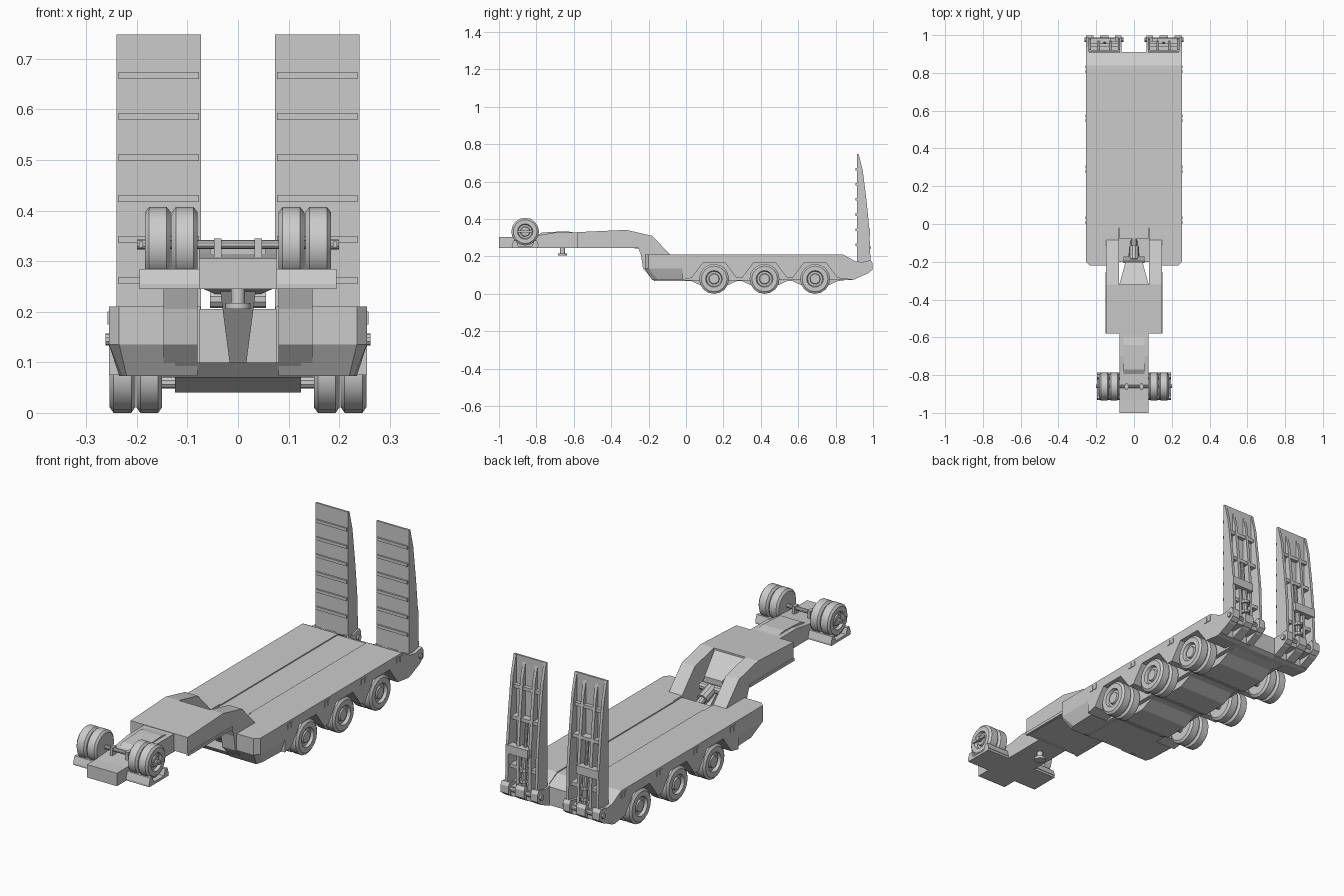
import bpy, bmesh
from math import pi, cos, sin
from mathutils import Vector

cube = bpy.data.objects.get("Cube")
if cube:
    bpy.data.objects.remove(cube)

SIDES = (("left", 1), ("right", -1))
AXLES = (0.15, 0.42, 0.69)


def finish(name, bm, smooth=False):
    bmesh.ops.remove_doubles(bm, verts=bm.verts, dist=1e-5)
    bmesh.ops.recalc_face_normals(bm, faces=bm.faces)
    mesh = bpy.data.meshes.new(name)
    bm.to_mesh(mesh)
    bm.free()
    obj = bpy.data.objects.new(name, mesh)
    bpy.context.collection.objects.link(obj)
    if smooth:
        bpy.ops.object.select_all(action="DESELECT")
        obj.select_set(True)
        bpy.context.view_layer.objects.active = obj
        bpy.ops.object.shade_smooth_by_angle(angle=0.4)
    return obj


def loft(name, a, b):
    """Solid between two matching outlines."""
    bm = bmesh.new()
    va, vb = [bm.verts.new(p) for p in a], [bm.verts.new(p) for p in b]
    bm.faces.new(va)
    bm.faces.new(vb)
    for i in range(len(a)):
        j = (i + 1) % len(a)
        bm.faces.new((va[i], va[j], vb[j], vb[i]))
    return finish(name, bm)


def prism(name, profile, x0, x1):
    """Side profile (y, z) extruded across x."""
    return loft(name, [(x0, y, z) for y, z in profile], [(x1, y, z) for y, z in profile])


def box(name, x, y, z):
    return prism(name, [(y[0], z[0]), (y[1], z[0]), (y[1], z[1]), (y[0], z[1])], *x)


def lathe(name, profile, start, direction, n=16):
    """Revolve (distance, radius) points around an axis."""
    rot = Vector((0, 0, 1)).rotation_difference(Vector(direction).normalized())
    bm = bmesh.new()
    rings = []
    for d, r in profile:
        if r == 0:
            rings.append([bm.verts.new(Vector(start) + rot @ Vector((0, 0, d)))] * n)
        else:
            rings.append([bm.verts.new(Vector(start) + rot @ Vector(
                (r * cos(2 * pi * i / n), r * sin(2 * pi * i / n), d))) for i in range(n)])
    for a, b in zip(rings, rings[1:]):
        for i in range(n):
            j = (i + 1) % n
            bm.faces.new(list(dict.fromkeys((a[i], a[j], b[j], b[i]))))
    return finish(name, bm, True)


def rod(name, a, b, r, n=10):
    d = Vector(b) - Vector(a)
    return lathe(name, [(0, 0), (0, r), (d.length, r), (d.length, 0)], a, d, n)


def dual_wheel(name, x, y, z, r, s):
    """Two tyres side by side with a dished outer rim."""
    for k, part in enumerate(("inner", "outer")):
        profile = [(0, 0), (0, .86 * r), (.008, r), (.043, r), (.051, .86 * r), (.051, .56 * r),
                   (.038, .5 * r), (.038, .36 * r), (.046, .32 * r), (.046, 0)]
        lathe(f"{name}_{part}_tyre", profile, (s * (x + .053 * k), y, z), (s, 0, 0))


# Deck spine between the two load beds
prism("deck_spine", [(-.08, .205), (.84, .205), (.91, .17), (.91, .085), (.89, .075), (-.08, .07)],
      -.076, .076)

# Underframe, dropping down around each axle
under = [(-.2, .1), (-.17, .07), (-.02, .07)]
for w in AXLES:
    under += [(w - .12, .068), (w - .06, .04), (w + .06, .04), (w + .12, .068)]
prism("underframe", under + [(.86, .075), (.86, .1)], -.125, .125)

# Load beds with wheel arches
tail = [(.84, .21), (.91, .172), (.91, .08), (.89, .075)]
arches = []
for w in reversed(AXLES):
    arches += [(w + .12, .085), (w + .06, .165), (w - .06, .165), (w - .12, .085)]
for side, s in SIDES:
    prism(f"{side}_bed_inner", [(-.02, .21)] + tail + [(-.02, .07)], s * .074, s * .145)
    prism(f"{side}_bed_outer", [(-.02, .21)] + tail + arches + [(-.02, .075)], s * .145, s * .255)
    plan = [(.08, -.22), (.235, -.22), (.255, -.2), (.255, -.02), (.08, -.02)]
    loft(f"{side}_bed_front", [(s * x, y, .21) for x, y in plan], [(s * x, y, .135) for x, y in plan])
    low = [(.08, -.18), (.22, -.18), (.23, -.15), (.235, -.02), (.08, -.02)]
    loft(f"{side}_bed_front_skirt", [(s * x, y, .135) for x, y in plan],
         [(s * x, y, .073) for x, y in low])
    # Tie-down pockets along the bed edge
    for i, y in enumerate((.02, .29, .56, .82)):
        for dy in (-.012, .012):
            box(f"{side}_tie_down_{i}", (s * .25, s * .258), (y + dy - .008, y + dy + .008), (.175, .2))
    # Road wheels
    for i, w in enumerate(AXLES):
        dual_wheel(f"{side}_wheel_{i}", .15, w, .08, .08, s)

for i, w in enumerate(AXLES):
    rod(f"axle_{i}", (-.2, w, .06), (.2, w, .06), .012)

# Gooseneck: narrow nose, wide body and two arms down to the bed
prism("neck_nose", [(-1, .245), (-1, .305), (-.93, .305), (-.78, .315), (-.7, .328), (-.57, .328),
                    (-.57, .245)], -.077, .077)
prism("neck_nose_panel", [(-.8, .31), (-.77, .328), (-.64, .335), (-.6, .328), (-.6, .3)], -.055, .055)
prism("neck_body", [(-.58, .25), (-.58, .33), (-.32, .342), (-.32, .25)], -.147, .147)
for side, s in SIDES:
    prism(f"{side}_neck_arm", [(-.32, .342), (-.18, .31), (-.085, .21), (-.085, .15), (-.17, .07),
                               (-.23, .135), (-.24, .205), (-.255, .245), (-.32, .25)], s * .08, s * .147)
    box(f"{side}_neck_flange", (s * .14, s * .152), (-.58, -.255), (.245, .258))

# Tapered tongue and hydraulic ram between the arms
tongue_front = [(-.08, -.33, .25), (.08, -.33, .25), (.08, -.33, .34), (-.08, -.33, .34)]
tongue_back = [(-.045, -.2, .235), (.045, -.2, .235), (.045, -.2, .265), (-.045, -.2, .265)]
loft("neck_tongue", tongue_front, tongue_back)
loft("tongue_lever", [(-.035, -.24, .24), (.035, -.24, .24), (.035, -.2, .24), (-.035, -.2, .24)],
     [(-.016, -.13, .095), (.016, -.13, .095), (.016, -.08, .095), (-.016, -.08, .095)])
rod("ram_pivot", (-.055, -.19, .225), (.055, -.19, .225), .018)
rod("ram_body", (0, -.19, .225), (0, -.12, .2), .026)
rod("ram_piston", (0, -.14, .207), (0, -.07, .18), .017)

# Coupling pin under the nose
lathe("coupling_pin", [(0, 0), (0, .025), (.012, .025), (.012, .014), (.05, .014), (.05, 0)],
      (0, -.66, .205), (0, 0, 1))

# Spare wheels on a cradle across the nose
for side, s in SIDES:
    dual_wheel(f"{side}_spare", .08, -.86, .333, .074, s)
    rod(f"{side}_spare_clamp", (s * .17, -.86, .333), (s * .2, -.86, .333), .01)
    box(f"{side}_spare_handle", (s * .188, s * .196), (-.9, -.82), (.327, .339))
    box(f"{side}_cradle_plate", (s * .07, s * .195), (-.93, -.79), (.245, .257))
    for y in (-.915, -.805):
        loft(f"{side}_cradle_chock", [(s * x, y + d, z) for x, d, z in
             ((.07, -.018, .255), (.07, .018, .255), (.07, .008, .285), (.07, -.008, .285))],
             [(s * x, y + d, z) for x, d, z in
             ((.195, -.018, .255), (.195, .018, .255), (.195, .008, .285), (.195, -.008, .285))])
    box(f"{side}_spare_bracket", (s * .033, s * .047), (-.875, -.845), (.3, .345))
rod("spare_axle", (-.18, -.86, .333), (.18, -.86, .333), .009)

# Loading ramps, standing upright on the tail
side_rail = [(.915, .13), (.915, .748), (.923, .748), (.945, .66), (.965, .5), (.98, .35), (.988, .13)]
mid_rail = [(.915, .16), (.915, .73), (.92, .73), (.938, .66), (.955, .5), (.968, .35), (.972, .16)]
lobe = [(.9, .175), (.94, .17), (.988, .18), (.998, .165), (.998, .13), (.97, .108), (.9, .078)]
for side, s in SIDES:
    box(f"{side}_ramp_plate", (s * .073, s * .24), (.913, .922), (.15, .748))
    for x in (.073, .227):
        prism(f"{side}_ramp_side_rail", side_rail, s * x, s * (x + .013))
    for x in (.118, .18):
        prism(f"{side}_ramp_mid_rail", mid_rail, s * x, s * (x + .014))
    for i in range(6):
        z = .262 + .081 * i
        box(f"{side}_ramp_tread_{i}", (s * .077, s * .236), (.906, .914), (z - .007, z + .007))
    for z, y in ((.6, .94), (.46, .955), (.24, .968)):
        box(f"{side}_ramp_crossbar", (s * .08, s * .235), (.918, y), (z, z + .016))
    # Lift strut and its mounting plate
    box(f"{side}_ramp_latch_plate", (s * .125, s * .24), (.95, .985), (.31, .35))
    rod(f"{side}_ramp_strut", (s * .156, .97, .15), (s * .156, .96, .33), .013)
    rod(f"{side}_ramp_strut_rod", (s * .156, .96, .31), (s * .156, .945, .46), .008)
    for z in (.19, .24):
        rod(f"{side}_ramp_strut_collar", (s * .156, .968, z), (s * .156, .967, z + .015), .02)
    # Hinge lobes and pin at the tail
    for x0, x1 in ((.065, .1), (.135, .18), (.215, .255)):
        prism(f"{side}_hinge_lobe", lobe, s * x0, s * x1)
    box(f"{side}_hinge_core", (s * .065, s * .25), (.9, .98), (.115, .16))
    rod(f"{side}_hinge_pin", (s * .055, .975, .145), (s * .262, .975, .145), .012)
